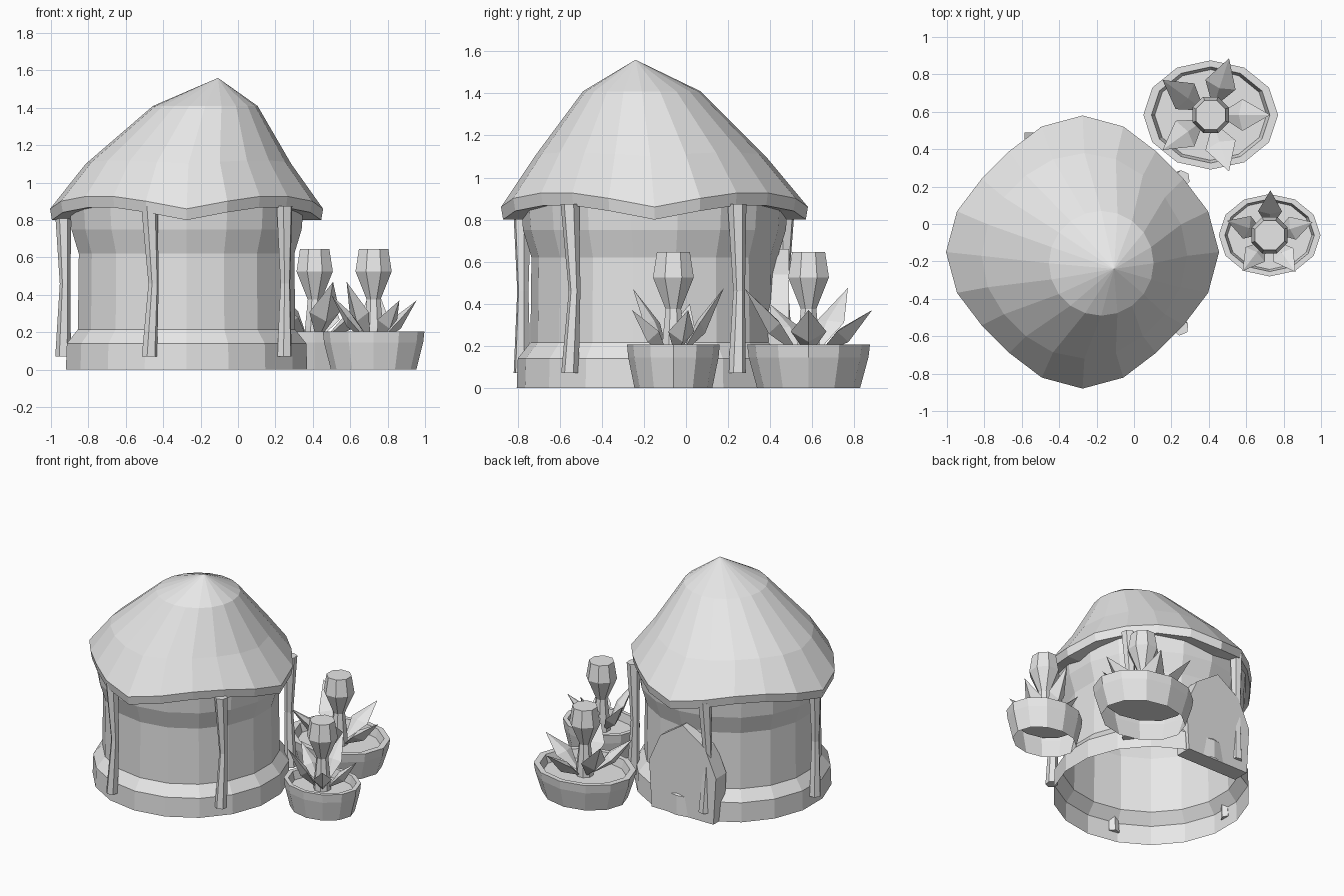
import bpy, bmesh
from math import sin, cos, pi, radians
from mathutils import Vector, Matrix

cube = bpy.data.objects.get("Cube")
if cube:
    bpy.data.objects.remove(cube, do_unlink=True)

# One plain clay colour
clay = bpy.data.materials.new("plain_grey")
clay.use_nodes = True
clay.diffuse_color = (0.8, 0.8, 0.8, 1)
clay.node_tree.nodes["Principled BSDF"].inputs["Base Color"].default_value = (0.8, 0.8, 0.8, 1)

HUT = Vector((-0.275, -0.15, 0))


def finish(name, bm, origin=(0, 0, 0)):
    bmesh.ops.recalc_face_normals(bm, faces=bm.faces)
    mesh = bpy.data.meshes.new(name)
    bm.to_mesh(mesh)
    bm.free()
    mesh.materials.append(clay)
    obj = bpy.data.objects.new(name, mesh)
    obj.location = origin
    bpy.context.collection.objects.link(obj)
    return obj


def loft(name, rings, origin=(0, 0, 0), cap_start=False, cap_end=False):
    """Skin a list of rings; a ring of one point closes to a tip."""
    bm = bmesh.new()
    loops = [[bm.verts.new(p) for p in ring] for ring in rings]
    for a, b in zip(loops, loops[1:]):
        n = len(a)
        for i in range(n):
            j = (i + 1) % n
            if len(b) == 1:
                bm.faces.new((a[i], a[j], b[0]))
            else:
                bm.faces.new((a[i], a[j], b[j], b[i]))
    if cap_start:
        bm.faces.new(loops[0])
    if cap_end:
        bm.faces.new(loops[-1])
    return finish(name, bm, origin)


def circle(n, r, z, ry=None, cx=0, cy=0, turn=0):
    ry = r if ry is None else ry
    angles = [2 * pi * i / n + turn for i in range(n)]
    return [(cx + r * cos(a), cy + ry * sin(a), z) for a in angles]


# Round wall with a flared foot and top, open underneath
wall = [(0.655, 0), (0.65, 0.14), (0.59, 0.215), (0.585, 0.62), (0.625, 0.75), (0.635, 0.88)]
loft("hut_wall", [circle(18, r, z, turn=radians(10)) for r, z in wall], HUT)


# Thatched roof: wavy, slightly squared eaves and an off-centre tip
def eave(r, z, square, wave, cx=0, cy=0):
    ring = []
    for i in range(20):
        a = 2 * pi * i / 20
        s = abs(sin(2 * a))
        q = r - square * s * s
        ring.append((cx + q * cos(a), cy + q * sin(a), z + wave * s))
    return ring


loft("thatched_roof", [
    eave(0.6, 0.80, 0, 0.07),
    eave(0.72, 0.80, 0.07, 0.07),
    eave(0.73, 0.86, 0.07, 0.07),
    eave(0.55, 1.10, 0.02, 0.02, 0.01, -0.02),
    eave(0.28, 1.41, 0, 0, 0.1, -0.06),
    [(0.168, -0.09, 1.56)],
], HUT)

# Five waisted posts around the wall
for i in range(5):
    a = radians(-37.5 + 72 * i + (2 if i else 0))
    out = Vector((cos(a), sin(a), 0))
    side = Vector((-sin(a), cos(a), 0))
    rings = []
    for r, z, shift in ((0.042, 0.07, 0), (0.028, 0.46, 0.02), (0.045, 0.875, 0)):
        c = out * (0.66 - shift * 0.5) + side * shift
        rings.append(circle(6, r, z, cx=c.x, cy=c.y, turn=a))
    loft(f"post_{i + 1}", rings, HUT, True, True)

# Thick pointed-arch door at the back
half = [(0.25, 0), (0.27, 0.34), (0.18, 0.54)]
arch = half + [(0, 0.66)] + [(-x, z) for x, z in reversed(half)]
loft("door", [[(x - 0.04, y, z) for x, z in arch] for y in (0.52, 0.64)], HUT, True, True)


# Folded pointed leaf
def leaf(name, origin, angle, size, tip_z):
    mid = 0.2 + (tip_z - 0.2) * 0.4
    spin = Matrix.Rotation(angle, 3, "Z")
    section = [(0.17, -0.085, mid), (0.20, 0, mid - 0.05),
               (0.17, 0.085, mid), (0.15, 0, mid + 0.01)]
    bm = bmesh.new()
    place = lambda p: bm.verts.new(spin @ Vector((p[0] * size, p[1] * size, p[2])))
    ring = [place(p) for p in section]
    for end in (place((0.04, 0, 0.15)), place((0.318, 0, tip_z))):
        for i in range(4):
            bm.faces.new((ring[i], ring[(i + 1) % 4], end))
    finish(name, bm, origin)


# Potted plants: oval bowl, soil, bulb on a stem, and five leaves
def plant(name, origin, size, turn):
    rx, ry = 0.36 * size, 0.292 * size
    bowl = [(0.84, 0), (0.975, 0.145), (1, 0.205), (0.88, 0.205), (0.83, 0.145)]
    loft(name + "_pot", [circle(12, rx * s, z, ry * s) for s, z in bowl],
         origin, cap_end=True)
    bulb = [(0.06, 0.145), (0.055, 0.23), (0.04, 0.375), (0.105, 0.525), (0.085, 0.645)]
    loft(name + "_bulb", [circle(8, r, z, turn=pi / 8) for r, z in bulb],
         origin, cap_end=True)
    for i, tip in enumerate((0.37, 0.37, 0.475, 0.40, 0.47)):
        leaf(f"{name}_leaf_{i + 1}", origin, radians(72 * i) + turn, size, tip)


plant("large_plant", (0.41, 0.583, 0), 1, 0)
plant("small_plant", (0.725, -0.06, 0), 0.755, radians(-55))
